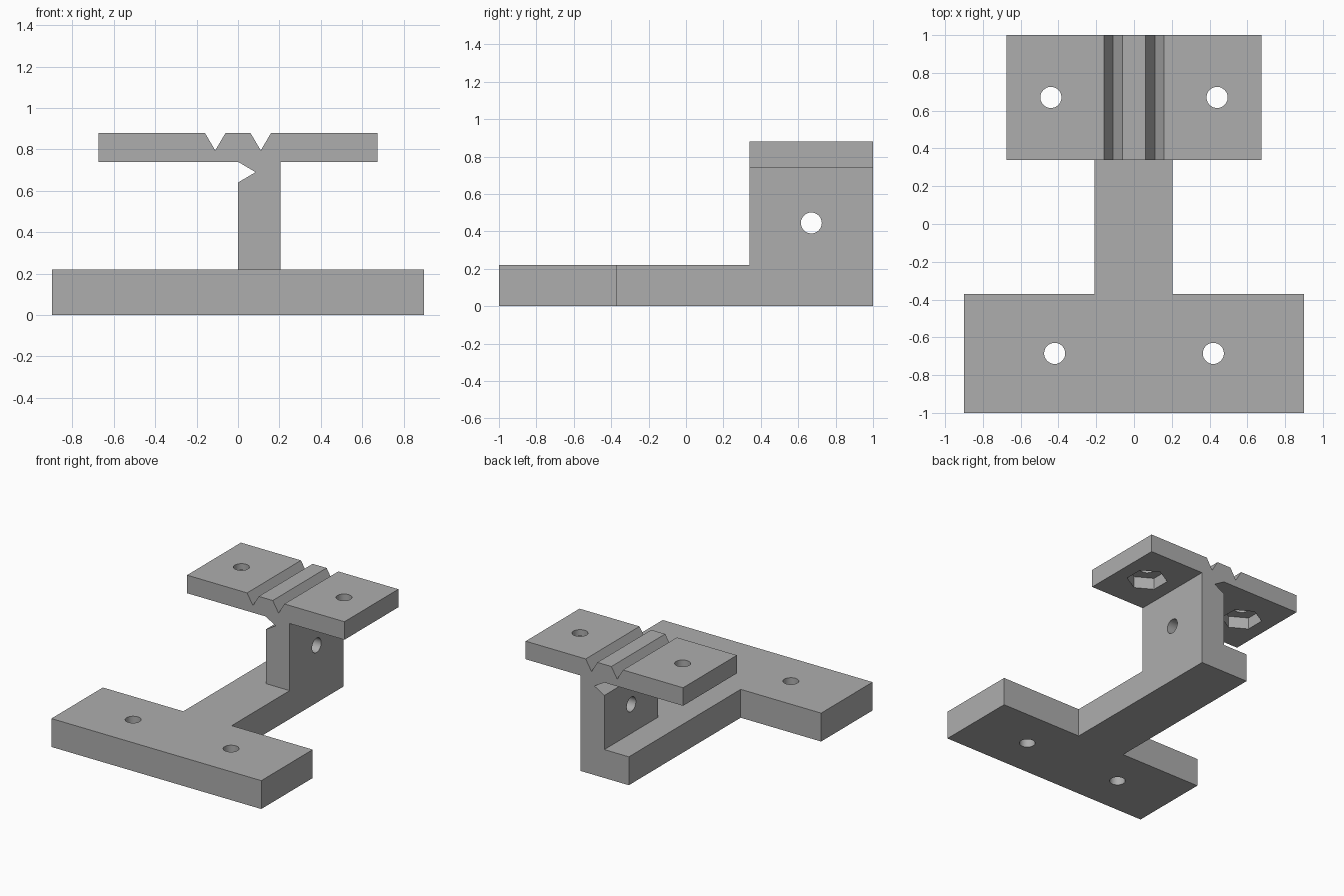
import bpy
import bmesh
from math import pi
from mathutils import Matrix, Vector

cube = bpy.data.objects.get("Cube")
if cube:
    bpy.data.objects.remove(cube, do_unlink=True)

grey = bpy.data.materials.new("plain grey")
grey.use_nodes = True
colour = (0.42, 0.42, 0.42, 1)
grey.diffuse_color = colour
grey.node_tree.nodes["Principled BSDF"].inputs["Base Color"].default_value = colour


def make_object(name, bm):
    bmesh.ops.recalc_face_normals(bm, faces=bm.faces)
    mesh = bpy.data.meshes.new(name)
    bm.to_mesh(mesh)
    bm.free()
    mesh.materials.append(grey)
    obj = bpy.data.objects.new(name, mesh)
    bpy.context.collection.objects.link(obj)
    return obj


def extrude_profile(name, points, offset):
    bm = bmesh.new()
    face = bm.faces.new([bm.verts.new(p) for p in points])
    made = bmesh.ops.extrude_face_region(bm, geom=[face])["geom"]
    verts = [v for v in made if isinstance(v, bmesh.types.BMVert)]
    bmesh.ops.translate(bm, verts=verts, vec=Vector(offset))
    return make_object(name, bm)


def cutter(name, centre, radius, depth, sides=32, axis="Z", turn=0):
    bm = bmesh.new()
    rot = Matrix.Rotation(pi / 2, 4, "Y") if axis == "X" else Matrix.Rotation(turn, 4, "Z")
    bmesh.ops.create_cone(bm, cap_ends=True, segments=sides, radius1=radius,
                          radius2=radius, depth=depth,
                          matrix=Matrix.Translation(centre) @ rot)
    obj = make_object(name, bm)
    obj.hide_render = True
    return obj


def apply_boolean(target, tool, operation):
    mod = target.modifiers.new(operation.lower(), "BOOLEAN")
    mod.object = tool
    mod.operation = operation
    mod.solver = "EXACT"
    bpy.context.view_layer.objects.active = target
    bpy.ops.object.modifier_apply(modifier=mod.name)
    bpy.data.objects.remove(tool, do_unlink=True)


# T-shaped base: wide front bar with a narrow stem running back
base_top = 0.22
base = [(-0.9, -1), (0.9, -1), (0.9, -0.37), (0.205, -0.37),
        (0.205, 1), (-0.21, 1), (-0.21, -0.37), (-0.9, -0.37)]
bracket = extrude_profile("bracket", [(x, y, 0) for x, y in base], (0, 0, base_top))

# Upright post with side notch, carrying the grooved top plate
under, top, groove = 0.74, 0.88, 0.795
upper = [(0, 0.1), (0.205, 0.1), (0.205, under), (0.675, under), (0.675, top),
         (0.16, top), (0.11, groove), (0.06, top),
         (-0.06, top), (-0.11, groove), (-0.16, top),
         (-0.675, top), (-0.675, under), (0, under), (0.085, 0.69), (0, 0.64)]
post = extrude_profile("post_and_plate", [(x, 0.34, z) for x, z in upper], (0, 0.66, 0))
apply_boolean(bracket, post, "UNION")

# Bolt holes and hexagonal nut pockets on both sides
hole = 0.056
for side in (-1, 1):
    cuts = [cutter("base_hole", (side * 0.42, -0.685, 0.1), hole, 0.6),
            cutter("plate_hole", (side * 0.44, 0.67, 0.81), hole, 0.3),
            cutter("nut_pocket", (side * 0.44, 0.67, under), 0.145, 0.18, 6)]
    for cut in cuts:
        apply_boolean(bracket, cut, "DIFFERENCE")

# Cross hole through the post
apply_boolean(bracket, cutter("post_hole", (0.1, 0.67, 0.445), hole, 0.5, axis="X"),
              "DIFFERENCE")

bpy.ops.object.select_all(action="DESELECT")
bracket.select_set(True)
bpy.context.view_layer.objects.active = bracket
bpy.ops.object.shade_smooth_by_angle(angle=pi / 6)
